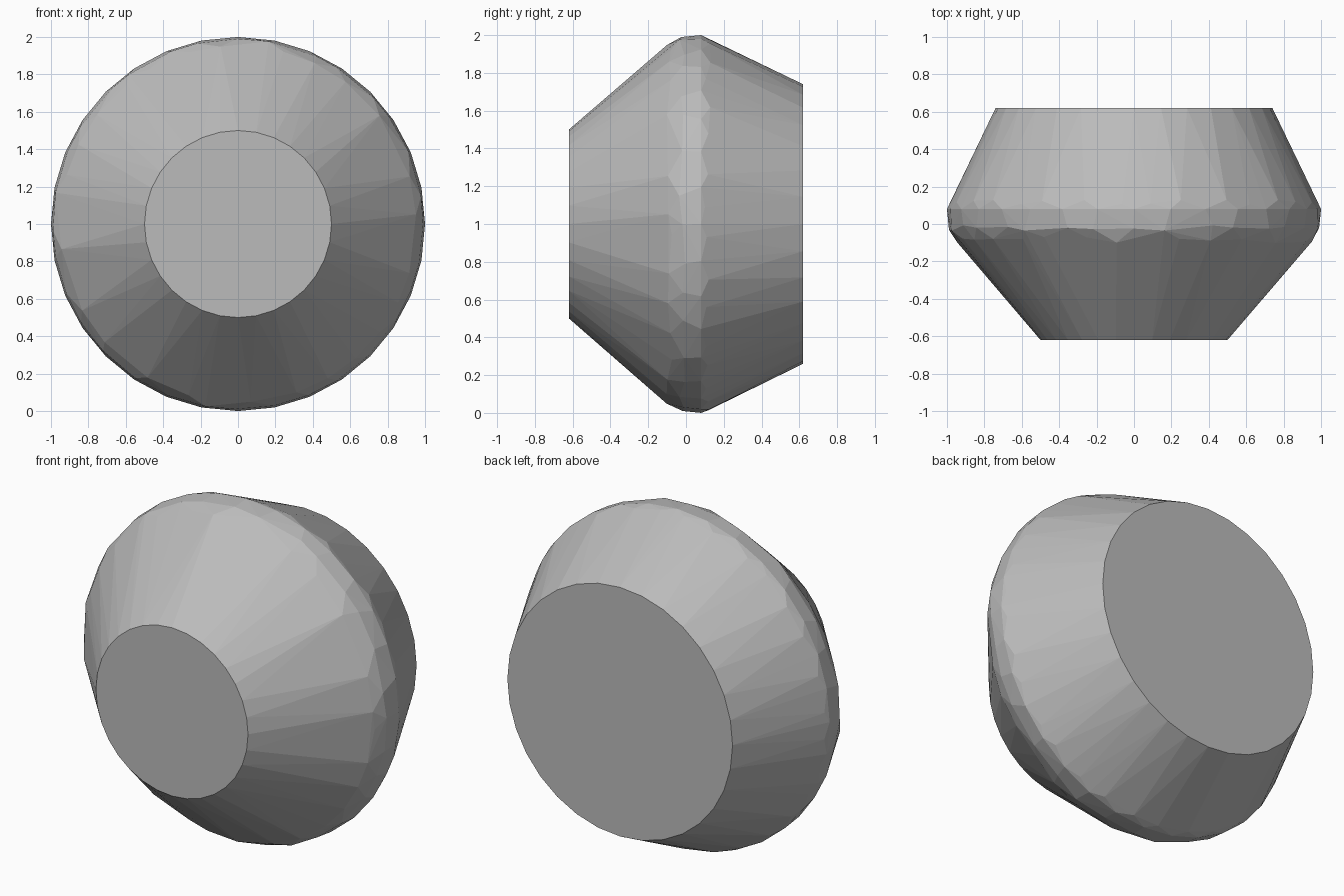
import bpy
import bmesh
import math
import random

cube = bpy.data.objects.get("Cube")
if cube:
    bpy.data.objects.remove(cube, do_unlink=True)

random.seed(4)
SIDES = 32

grey = bpy.data.materials.new("plain_grey")
grey.use_nodes = True
colour = (0.5, 0.5, 0.5, 1)
grey.diffuse_color = colour
grey.node_tree.nodes["Principled BSDF"].inputs["Base Color"].default_value = colour

bm = bmesh.new()


def ring(y, radius, turn=0.0, wobble=0.0):
    """Ring of points around the y axis, optionally uneven."""
    for i in range(SIDES):
        a = math.tau * (i + turn + random.uniform(-wobble, wobble) * 4) / SIDES
        yy = y + random.uniform(-wobble, wobble) * 0.3
        bm.verts.new((radius * math.cos(a), yy, 1 + radius * math.sin(a)))


# Flat round ends
ring(-0.62, 0.5)
ring(0.62, 0.74)

# Faceted, slightly uneven belt at the widest part
ring(-0.085, 0.953, 0.5, 0.06)
ring(-0.02, 0.99, 0.0, 0.06)
ring(0.08, 1.0)
ring(0.115, 0.987, 0.5, 0.05)

# Wrap the rings in one convex skin
hull = bmesh.ops.convex_hull(bm, input=bm.verts)
loose = {v for v in hull["geom_interior"] + hull["geom_unused"]
         if isinstance(v, bmesh.types.BMVert)}
bmesh.ops.delete(bm, geom=list(loose), context="VERTS")
bmesh.ops.dissolve_limit(bm, angle_limit=math.radians(0.5),
                         verts=bm.verts, edges=bm.edges)
bmesh.ops.recalc_face_normals(bm, faces=bm.faces)

mesh = bpy.data.meshes.new("faceted_body")
bm.to_mesh(mesh)
bm.free()
mesh.materials.append(grey)
body = bpy.data.objects.new("faceted_body", mesh)
bpy.context.collection.objects.link(body)
